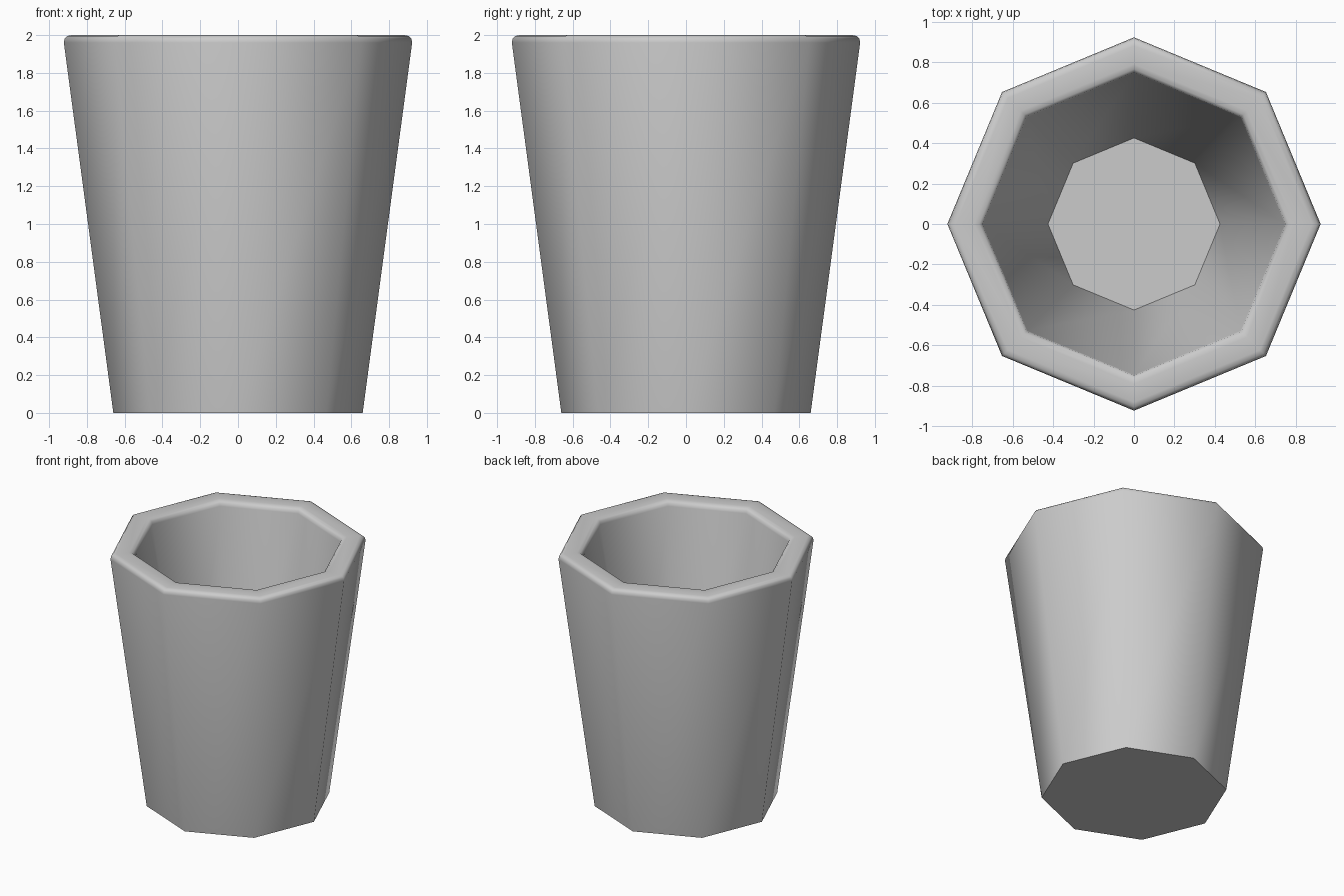
import bpy, bmesh, math

if "Cube" in bpy.data.objects:
    bpy.data.objects.remove(bpy.data.objects["Cube"])

SIDES = 8
# cup profile (radius, height): outer wall, rounded rim, inner wall, floor
PROFILE = [(0.66, 0.0), (0.922, 1.96), (0.918, 1.982), (0.905, 1.995), (0.88, 2.0),
           (0.79, 2.0), (0.765, 1.995), (0.75, 1.982), (0.745, 1.96), (0.425, 0.2)]

bm = bmesh.new()
rings = []
for r, z in PROFILE:
    rings.append([bm.verts.new((r * math.cos(2 * math.pi * i / SIDES),
                                r * math.sin(2 * math.pi * i / SIDES), z))
                  for i in range(SIDES)])
for a, b in zip(rings, rings[1:]):
    for i in range(SIDES):
        j = (i + 1) % SIDES
        bm.faces.new((a[i], a[j], b[j], b[i]))
# underside and inside floor
bm.faces.new(rings[0][::-1])
bm.faces.new(rings[-1])

mesh = bpy.data.meshes.new("cup")
bm.to_mesh(mesh)
bm.free()
cup = bpy.data.objects.new("cup", mesh)
bpy.context.collection.objects.link(cup)

# plain grey
mat = bpy.data.materials.new("light_grey")
mat.diffuse_color = (0.6, 0.6, 0.6, 1)
mat.use_nodes = True
mat.node_tree.nodes["Principled BSDF"].inputs["Base Color"].default_value = mat.diffuse_color
mesh.materials.append(mat)

# smooth sides, sharp base and floor edges
bpy.context.view_layer.objects.active = cup
cup.select_set(True)
bpy.ops.object.shade_smooth_by_angle(angle=math.radians(60))
